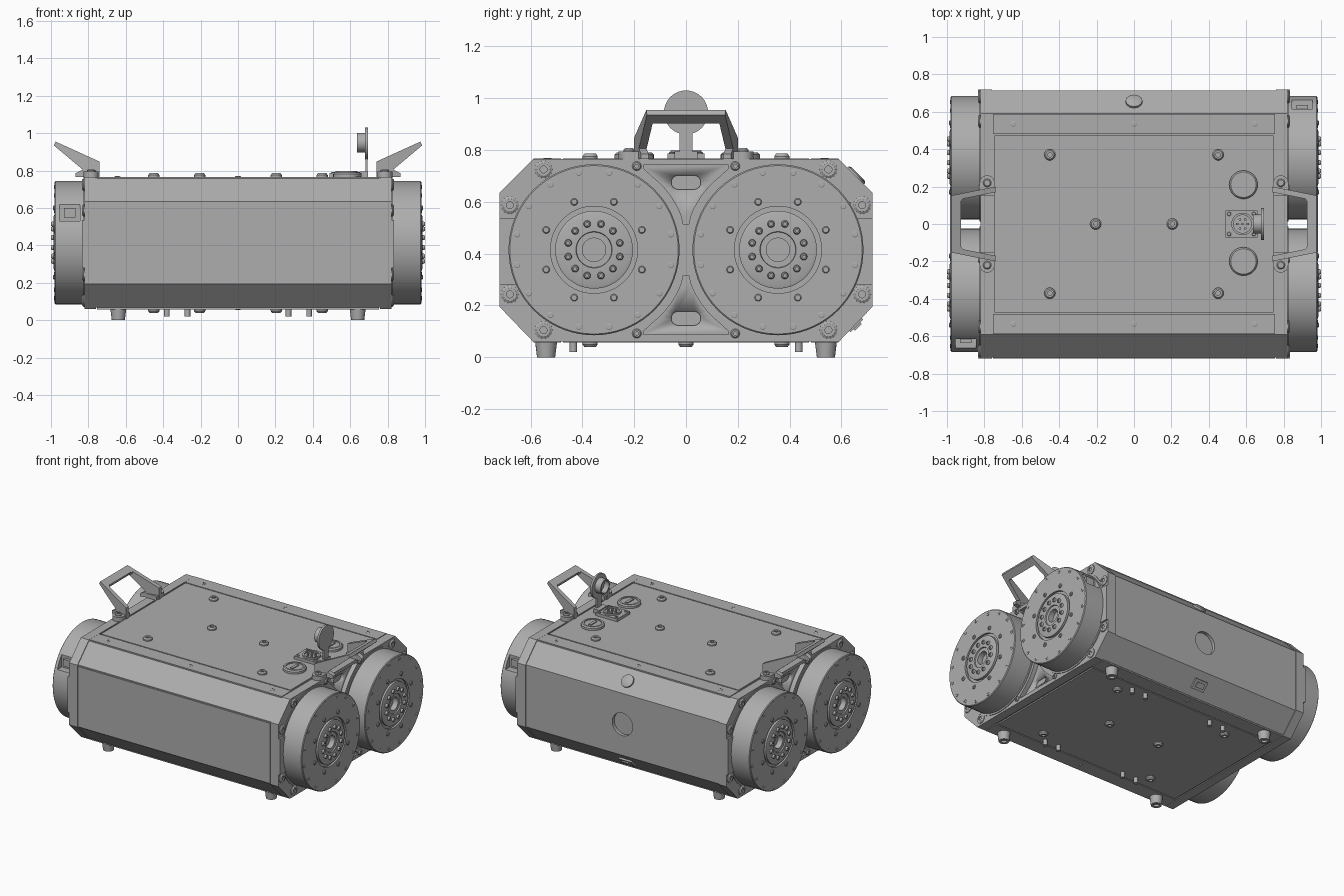
import bpy, bmesh, math
from mathutils import Vector, Matrix

if "Cube" in bpy.data.objects:
    bpy.data.objects.remove(bpy.data.objects["Cube"])

grey = bpy.data.materials.new("machined grey")
grey.use_nodes = True
COLOUR = (0.42, 0.42, 0.42, 1)
grey.diffuse_color = COLOUR
grey.node_tree.nodes["Principled BSDF"].inputs["Base Color"].default_value = COLOUR

X, Y, Z = Vector((1, 0, 0)), Vector((0, 1, 0)), Vector((0, 0, 1))
SIDES = (-1, 1)
DRUM_Y, DRUM_Z, DRUM_R = 0.355, 0.415, 0.33


def facing(p, d):
    """Matrix placing local z along direction d at point p."""
    return Matrix.Translation(p) @ Vector(d).to_track_quat('Z', 'Y').to_matrix().to_4x4()


def lathe(bm, profile, p, d, seg=24):
    vs = [bm.verts.new((r, 0, h)) for r, h in profile]
    es = [bm.edges.new(pair) for pair in zip(vs, vs[1:])]
    out = bmesh.ops.spin(bm, geom=vs + es, cent=(0, 0, 0), axis=Z,
                         angle=math.tau, steps=seg, use_merge=True)
    new = set(vs) | {v for f in bm.faces for v in f.verts if not f.tag}
    for f in bm.faces:
        f.tag = True
    new = [v for v in new if v.is_valid]
    bmesh.ops.remove_doubles(bm, verts=new, dist=1e-5)
    bmesh.ops.transform(bm, matrix=facing(p, d), verts=[v for v in new if v.is_valid])


def disc(bm, p, d, r, h, seg=24, top=None):
    lathe(bm, [(0, 0), (r, 0), (r if top is None else top, h), (0, h)], p, d, seg)


def prism(bm, corners, offset):
    f = bm.faces.new([bm.verts.new(c) for c in corners])
    out = bmesh.ops.extrude_face_region(bm, geom=[f], use_keep_orig=True)
    moved = [g for g in out["geom"] if isinstance(g, bmesh.types.BMVert)]
    bmesh.ops.translate(bm, vec=offset, verts=moved)
    for f in bm.faces:
        f.tag = True


def box(bm, lo, hi):
    (a, b, c), (d, e, f) = lo, hi
    prism(bm, [(a, b, c), (d, b, c), (d, e, c), (a, e, c)], (0, 0, f - c))


def bolt(bm, p, d, r=0.03, h=0.02):
    """Round head with a socket."""
    lathe(bm, [(0, -0.004), (r, -0.004), (r, h * 0.5), (r * 0.75, h), (r * 0.4, h),
               (r * 0.4, h * 0.4), (0, h * 0.4)], p, d, 14)


def finish(name, bm, cutter=None):
    bmesh.ops.recalc_face_normals(bm, faces=bm.faces)
    me = bpy.data.meshes.new(name)
    bm.to_mesh(me)
    bm.free()
    me.materials.append(grey)
    ob = bpy.data.objects.new(name, me)
    bpy.context.scene.collection.objects.link(ob)
    if cutter:
        m = ob.modifiers.new("cut", 'BOOLEAN')
        m.operation, m.solver, m.object = 'DIFFERENCE', 'EXACT', cutter
        bpy.context.view_layer.objects.active = ob
        bpy.ops.object.modifier_apply(modifier="cut")
        bpy.data.objects.remove(cutter)
    ob.data.polygons.foreach_set("use_smooth", [True] * len(ob.data.polygons))
    ob.data.set_sharp_from_angle(angle=math.radians(32))
    return ob


def octagon(x, g):
    """Chamfered end outline at x, shrunk by g."""
    half = [(0.59, 0.06 + g), (0.72 - g, 0.195), (0.72 - g, 0.635), (0.59, 0.765 - g)]
    return [(x, y, z) for y, z in half] + [(x, -y, z) for y, z in reversed(half)]


# Housing with a round opening in the back
bm = bmesh.new()
disc(bm, (0, 0.69, DRUM_Z), Y, 0.08, 0.1, 40)
hole = finish("back_opening_cutter", bm)
hole.hide_render = True
bm = bmesh.new()
prism(bm, octagon(-0.77, 0.007), (1.54, 0, 0))
body = finish("housing", bm, hole)

# Cover plates on front, top and bottom
bm = bmesh.new()
box(bm, (-0.755, -0.72, 0.2), (0.755, -0.71, 0.627))
for lo, hi in ((0.755, 0.767), (0.058, 0.07)):
    box(bm, (-0.745, -0.474, lo), (0.745, 0.474, hi))
    for s in SIDES:
        box(bm, (-0.755, min(s * 0.482, s * 0.588), lo), (0.755, max(s * 0.482, s * 0.588), hi))
finish("cover_plates", bm)

# Cover bolts, top and bottom
bm = bmesh.new()
for z, d in ((0.766, Z), (0.059, -Z)):
    for s in SIDES:
        bolt(bm, (s * 0.205, 0, z), d)
        for t in SIDES:
            bolt(bm, (s * 0.45, t * 0.37, z), d)
    for x in (-0.645, 0, 0.645):
        for s in SIDES:
            bolt(bm, (x, s * 0.535, z), d, 0.016, 0.004)
finish("cover_bolts", bm)

# Feet and locating pins
bm = bmesh.new()
for s in SIDES:
    for t in SIDES:
        lathe(bm, [(0, 0), (0.043, 0), (0.035, 0.065), (0.018, 0.065), (0.018, 0.05), (0, 0.05)],
              (s * 0.64, t * 0.54, 0.065), -Z)
        for x in (0.27, 0.38):
            disc(bm, (s * x, t * 0.435, 0.065), -Z, 0.015, 0.045, 14)
finish("feet_and_pins", bm)


def waist(x, up, r):
    """Pocket outline between the two drums, above or below."""
    heights = [0.1 + 0.027 * i for i in range(9)]
    half = [(DRUM_Y - math.sqrt(r * r - h * h), h) for h in heights] + [(0.165, 0.328)]
    half = [(max(0.012, min(y, 0.165)), DRUM_Z + up * h) for y, h in half]
    return [(x, y, z) for y, z in half] + [(x, -y, z) for y, z in reversed(half)]


for s, side in ((1, "left"), (-1, "right")):
    d = X * s

    # End plate with waist pockets and slots
    bm = bmesh.new()
    for up in SIDES:
        prism(bm, waist(s * 0.79, up, 0.362), d * 0.1)
    pockets = finish("pocket_cutter", bm)
    pockets.hide_render = True
    bm = bmesh.new()
    prism(bm, octagon(s * 0.758, 0), d * 0.064)
    plate = finish(side + "_end_plate", bm, pockets)
    bm = bmesh.new()
    for z in (0.15, 0.675):
        arc = [math.tau * (i + 0.5) / 20 for i in range(20)]
        prism(bm, [(s * 0.768, math.cos(a) * 0.027 + math.copysign(0.03, math.cos(a)),
                    z + math.sin(a) * 0.027) for a in arc], d * 0.1)
    slots = finish("slot_cutter", bm)
    slots.hide_render = True
    m = plate.modifiers.new("cut", 'BOOLEAN')
    m.operation, m.solver, m.object = 'DIFFERENCE', 'EXACT', slots
    bpy.context.view_layer.objects.active = plate
    bpy.ops.object.modifier_apply(modifier="cut")
    bpy.data.objects.remove(slots)

    # End plate bolts and edge pads
    bm = bmesh.new()
    for t in SIDES:
        a, b = sorted((t * 0.65, t * 0.72))
        box(bm, (s * 0.815, a, 0.28), (s * 0.835, b, 0.535))
        for y, z, r in ((0.55, 0.31, 0.034), (0.68, 0.172, 0.034), (0.19, 0.323, 0.018)):
            for up in SIDES:
                bolt(bm, (s * 0.821, t * y, DRUM_Z + up * z), d, r, 0.012)
    finish(side + "_plate_bolts", bm)

    for t, where in ((-1, "front"), (1, "back")):
        centre = Vector((0, t * DRUM_Y, DRUM_Z))
        # Drum with hub groove and bore; one per end has a side window
        cutter = None
        if s == t:
            bm = bmesh.new()
            a, b = sorted((t * 0.615, t * 0.72))
            box(bm, (s * 0.845, a, 0.53), (s * 0.955, b, 0.62))
            cutter = finish("window_cutter", bm)
            cutter.hide_render = True
        bm = bmesh.new()
        lathe(bm, [(0, 0), (0.342, 0), (0.342, 0.017), (DRUM_R, 0.017), (DRUM_R, 0.165),
                   (0.325, 0.17), (0.168, 0.17), (0.168, 0.155), (0.15, 0.155), (0.15, 0.172),
                   (0.14, 0.176), (0.07, 0.176), (0.068, 0.168), (0.045, 0.168),
                   (0.045, 0.13), (0, 0.13)], centre + d * 0.81, d, 72)
        finish(where + "_" + side + "_drum", bm, cutter)

        # Drum face bolts
        bm = bmesh.new()
        for n, ring, r, h, x in ((16, 0.303, 0.012, 0.004, 0.98), (8, 0.2, 0.014, 0.008, 0.98),
                                 (12, 0.103, 0.014, 0.013, 0.986)):
            for i in range(n):
                a = math.tau * (i + 0.5) / n
                bolt(bm, centre + d * x + Vector((0, math.cos(a), math.sin(a))) * ring, d, r, h)
        if s == t:
            a, b = sorted((t * 0.6, t * 0.635))
            box(bm, (s * 0.87, a, 0.55), (s * 0.93, b, 0.6))
        finish(where + "_" + side + "_drum_fittings", bm)

    # Carry handle: two splayed legs, cross bar, bolted feet
    bm = bmesh.new()
    leg = [(0.74, 0.765), (0.74, 0.848), (0.975, 0.955), (0.985, 0.935),
           (0.83, 0.805), (0.87, 0.785), (0.87, 0.765)]
    for t in SIDES:
        splay = [(s * x, t * (0.2 - (x - 0.74) * 0.2), z) for x, z in leg]
        prism(bm, splay, (0, -t * 0.03, 0))
        a, b = sorted((t * 0.15, t * 0.22))
        box(bm, (s * 0.745, a, 0.76), (s * 0.825, b, 0.795))
        disc(bm, (s * 0.785, t * 0.22, 0.76), Z, 0.04, 0.035)
        bolt(bm, (s * 0.785, t * 0.22, 0.795), Z, 0.022, 0.012)
        # Corner gussets
        prism(bm, [(s * 0.905, t * 0.15, 0.921), (s * 0.935, t * 0.105, 0.934),
                   (s * 0.935, t * 0.15, 0.934)], (s * 0.02, 0, -0.024))
    bar = [(0.975, 0.955), (0.985, 0.935), (0.945, 0.902), (0.925, 0.932)]
    prism(bm, [(s * x, -0.145, z) for x, z in bar], (0, 0.29, 0))
    finish(side + "_handle", bm)

# Round service caps on top
bm = bmesh.new()
for y in (0.21, -0.2):
    lathe(bm, [(0, 0), (0.076, 0), (0.076, 0.016), (0.068, 0.024), (0.056, 0.024),
               (0.056, 0.018), (0, 0.018)], (0.585, y, 0.766), Z, 32)
    box(bm, (0.575, y - 0.035, 0.775), (0.595, y + 0.035, 0.79))
finish("service_caps", bm)

# Power socket with its hinged cap standing open
bm = bmesh.new()
box(bm, (0.49, -0.072, 0.76), (0.66, 0.072, 0.787))
box(bm, (0.65, -0.045, 0.76), (0.695, 0.045, 0.795))
lathe(bm, [(0, 0), (0.06, 0), (0.06, 0.012), (0.048, 0.012), (0.048, 0.003), (0, 0.003)],
      (0.58, 0, 0.786), Z, 32)
for i in range(7):
    a = math.tau * i / 6
    r = 0.028 if i < 6 else 0
    disc(bm, (0.58 + r * math.cos(a), r * math.sin(a), 0.786), Z, 0.007, 0.012, 10)
for sx in SIDES:
    for sy in SIDES:
        bolt(bm, (0.575 + sx * 0.066, sy * 0.054, 0.787), Z, 0.011, 0.006)
box(bm, (0.682, -0.025, 0.78), (0.692, 0.025, 0.9))
disc(bm, (0.68, 0, 0.945), X, 0.085, 0.014, 40)
lathe(bm, [(0, 0), (0.052, 0), (0.052, 0.047), (0.043, 0.047), (0.043, 0.01), (0, 0.01)],
      (0.682, 0, 0.95), -X, 32)
finish("power_socket", bm)

# Vent on the upper back chamfer, connector on the lower one
bm = bmesh.new()
up, down = Vector((0, 1, 1)).normalized(), Vector((0, 1, -1)).normalized()
lathe(bm, [(0, 0), (0.045, 0), (0.045, 0.014), (0.035, 0.02), (0, 0.02)],
      (0, 0.65, 0.695), up, 12)
mat = facing((0, 0.651, 0.13), down)
for w, h, top in ((0.05, 0.035, 0.012), (0.03, 0.018, 0.02)):
    corners = [mat @ Vector(c) for c in ((-w, -h, 0), (w, -h, 0), (w, h, 0), (-w, h, 0))]
    prism(bm, corners, down * top)
finish("back_fittings", bm)
